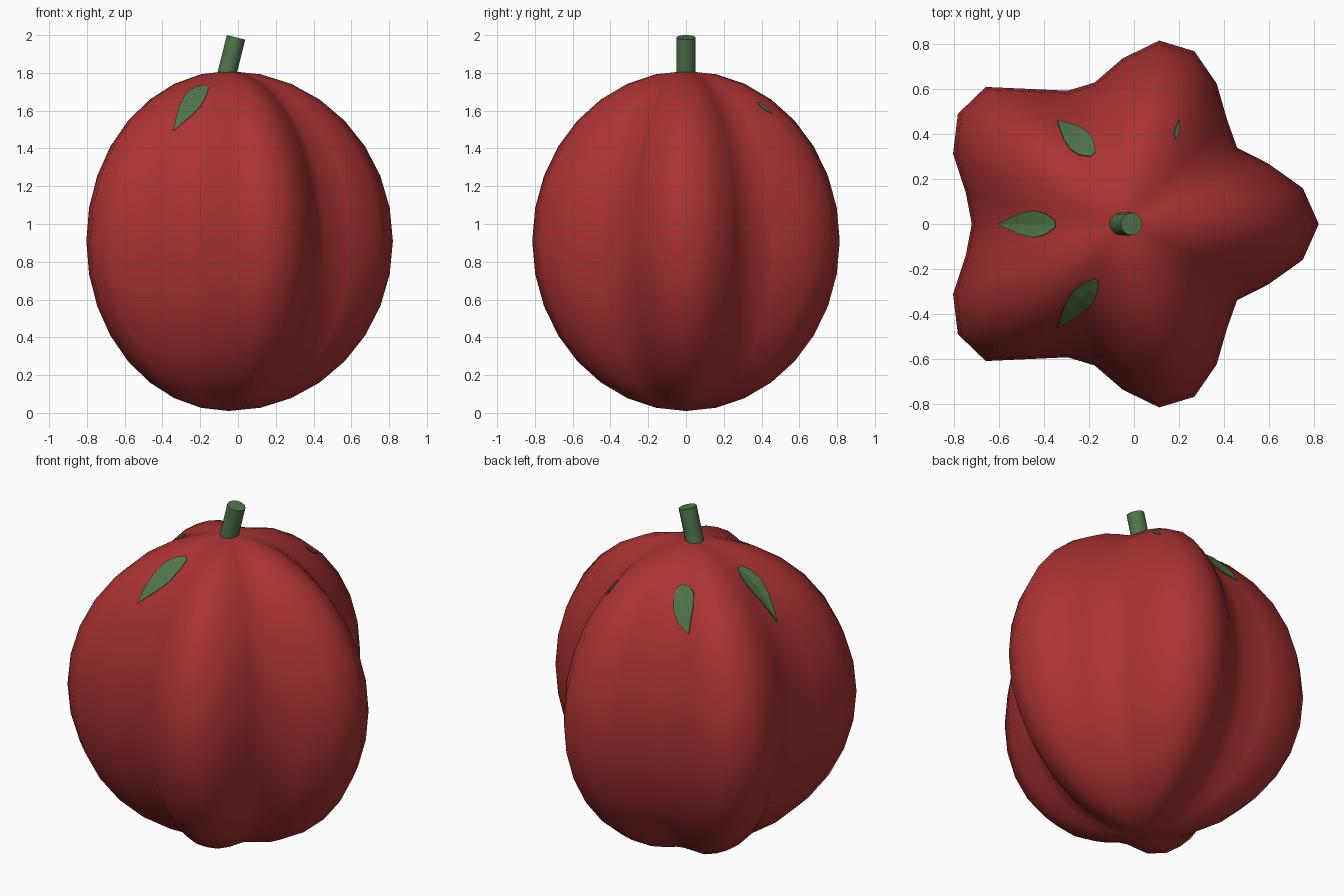
import bpy, bmesh, math
from mathutils import Vector
from mathutils.bvhtree import BVHTree

cube = bpy.data.objects.get("Cube")
if cube:
    bpy.data.objects.remove(cube)


def material(name, color):
    m = bpy.data.materials.new(name)
    m.use_nodes = True
    m.diffuse_color = color
    m.node_tree.nodes["Principled BSDF"].inputs["Base Color"].default_value = color
    return m


RED = material("fruit red", (0.40, 0.032, 0.032, 1))
GREEN = material("leaf green", (0.08, 0.175, 0.07, 1))


def make_object(name, bm, mat):
    bmesh.ops.recalc_face_normals(bm, faces=bm.faces)
    mesh = bpy.data.meshes.new(name)
    bm.to_mesh(mesh)
    mesh.materials.append(mat)
    obj = bpy.data.objects.new(name, mesh)
    bpy.context.collection.objects.link(obj)
    return obj


def smooth(obj, angle):
    bpy.ops.object.select_all(action='DESELECT')
    obj.select_set(True)
    bpy.context.view_layer.objects.active = obj
    bpy.ops.object.shade_smooth_by_angle(angle=math.radians(angle))


# Fruit: a sphere whose cross-section is a five-lobed star, mirrored in y
CENTRE_X, MID_Z, HALF_H = -0.05, 0.91, 0.9
LOBES = [0.87, 0.815, 0.70, 0.61, 0.655, 0.75, 0.83, 0.83, 0.735,
         0.64, 0.64, 0.72, 0.86, 0.88, 0.815, 0.71, 0.67]
bm = bmesh.new()
bmesh.ops.create_uvsphere(bm, u_segments=32, v_segments=16, radius=1)
for v in bm.verts:
    step = round(abs(math.atan2(v.co.y, v.co.x)) / (math.pi / 16))
    radius = LOBES[step]
    v.co = (CENTRE_X + v.co.x * radius, v.co.y * radius, MID_Z + v.co.z * HALF_H)
surface = BVHTree.FromBMesh(bm)
fruit = make_object("fruit_body", bm, RED)
bm.free()
smooth(fruit, 80)

# Stem: a short leaning cylinder sunk into the top
bm = bmesh.new()
bmesh.ops.create_cone(bm, cap_ends=True, segments=12, radius1=0.05, radius2=0.05, depth=0.26)
stem = make_object("stem", bm, GREEN)
bm.free()
stem.location = (-0.042, 0, 1.862)
stem.rotation_euler = (0, math.radians(14), 0)
smooth(stem, 40)


# Leaves: thin blades lying on the fruit, with the tip lifted
def leaf(name, inner, outer, half_width, lift):
    start, end = Vector(inner), Vector(outer)
    side = (end - start).orthogonal().normalized() * half_width
    bm = bmesh.new()
    rows = []
    for t, width in ((0, 0.25), (0.18, 0.8), (0.4, 1), (0.65, 0.75), (0.85, 0.35), (1, 0.03)):
        row = []
        for s in (-1, 0, 1):
            p = start.lerp(end, t) + side * width * s
            hit = surface.ray_cast(Vector((p.x, p.y, 3)), Vector((0, 0, -1)))[0]
            row.append(bm.verts.new((p.x, p.y, hit.z + 0.009 + lift * t * t)))
        rows.append(row)
    for a, b in zip(rows, rows[1:]):
        for i in range(2):
            bm.faces.new((a[i], a[i + 1], b[i + 1], b[i]))
    obj = make_object(name, bm, GREEN)
    bm.free()
    thick = obj.modifiers.new("thickness", 'SOLIDIFY')
    thick.thickness = 0.004
    thick.offset = 0


leaf("leaf_right", (-0.35, 0), (-0.60, 0), 0.06, 0.03)
leaf("leaf_front", (-0.165, -0.25), (-0.34, -0.46), 0.05, 0.01)
leaf("leaf_back", (-0.18, 0.31), (-0.34, 0.46), 0.055, 0.01)
leaf("leaf_back_left", (0.185, 0.38), (0.20, 0.46), 0.011, 0.0)
